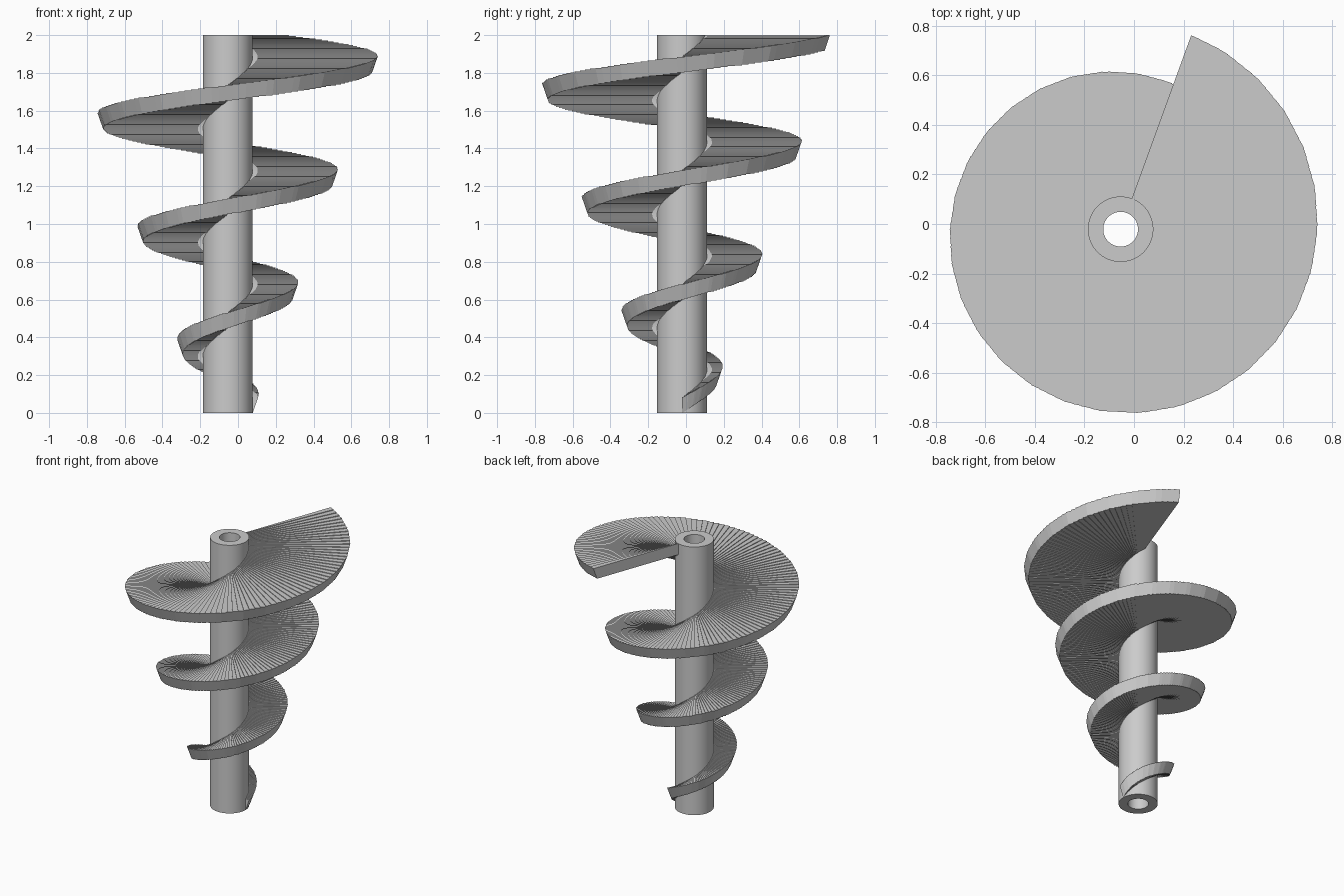
import bpy
import bmesh
from math import cos, sin, radians, pi

cube = bpy.data.objects.get("Cube")
if cube:
    bpy.data.objects.remove(cube, do_unlink=True)

AXIS = (-0.054, -0.021)       # shaft axis in x, y
HEIGHT = 2.0
SHAFT_R, BORE_R = 0.132, 0.07
TOP_R = 0.835                 # blade radius at the top of the cone
THICK = 0.083                 # blade thickness
STEPS, TWIST = 400, 1150.0    # fine stairs along the helix
CONE_SIDES = 30

grey = bpy.data.materials.new("plain_grey")
grey.use_nodes = True
grey.diffuse_color = (0.6, 0.6, 0.6, 1)
grey.node_tree.nodes["Principled BSDF"].inputs["Base Color"].default_value = grey.diffuse_color


def finish(name, bm):
    bmesh.ops.remove_doubles(bm, verts=bm.verts, dist=0.00001)
    bmesh.ops.recalc_face_normals(bm, faces=bm.faces)
    mesh = bpy.data.meshes.new(name)
    bm.to_mesh(mesh)
    bm.free()
    mesh.materials.append(grey)
    obj = bpy.data.objects.new(name, mesh)
    obj.location = (AXIS[0], AXIS[1], 0)
    bpy.context.collection.objects.link(obj)
    return obj


# Hollow shaft: a rectangular wall section turned about the axis
bm = bmesh.new()
section = [(BORE_R, 0), (SHAFT_R, 0), (SHAFT_R, HEIGHT), (BORE_R, HEIGHT)]
ring = [bm.verts.new((r, 0, z)) for r, z in section]
edges = [bm.edges.new((ring[i], ring[(i + 1) % 4])) for i in range(4)]
bmesh.ops.spin(bm, geom=ring + edges, cent=(0, 0, 0), axis=(0, 0, 1),
               angle=2 * pi, steps=96, use_duplicate=False)
shaft = finish("shaft", bm)
bpy.ops.object.select_all(action='DESELECT')
shaft.select_set(True)
bpy.context.view_layer.objects.active = shaft
bpy.ops.object.shade_smooth_by_angle(angle=radians(30))

# Conical screw blade: stepped helix bounded by a faceted cone
rise = (HEIGHT - THICK) / (STEPS - 1)
turn = radians(TWIST) / STEPS
facet = 2 * pi / CONE_SIDES


def inner(angle, z):
    r = (SHAFT_R + BORE_R) / 2
    return (r * cos(angle), r * sin(angle), z)


def outer(angle, z):
    r = SHAFT_R + (TOP_R - SHAFT_R) * z / HEIGHT
    r *= cos(facet / 2) / cos(angle % facet - facet / 2)
    return (r * cos(angle), r * sin(angle), z)


bm = bmesh.new()


def face(points):
    bm.faces.new([bm.verts.new(p) for p in points])


def radial_wall(angle, low, high):
    face([inner(angle, low), outer(angle, low), outer(angle, high), inner(angle, high)])


for i in range(STEPS):
    a, b = i * turn, (i + 1) * turn
    low = i * rise
    high = low + THICK
    first, last = i == 0, i == STEPS - 1
    # tread above and below
    for z in (low, high):
        face([inner(a, z), outer(a, z), outer(b, z), inner(b, z)])
    # rim and hidden inner side, sharing corners with the neighbouring steps
    for side in (outer, inner):
        points = [side(a, low), side(b, low)]
        if not last:
            points.append(side(b, low + rise))
        points += [side(b, high), side(a, high)]
        if not first:
            points.append(side(a, high - rise))
        face(points)
    # risers to the next step
    if not last:
        radial_wall(b, low, low + rise)
        radial_wall(b, high, high + rise)

# flat radial ends
radial_wall(0, 0, THICK)
radial_wall(STEPS * turn, HEIGHT - THICK, HEIGHT)
finish("screw_blade", bm)
